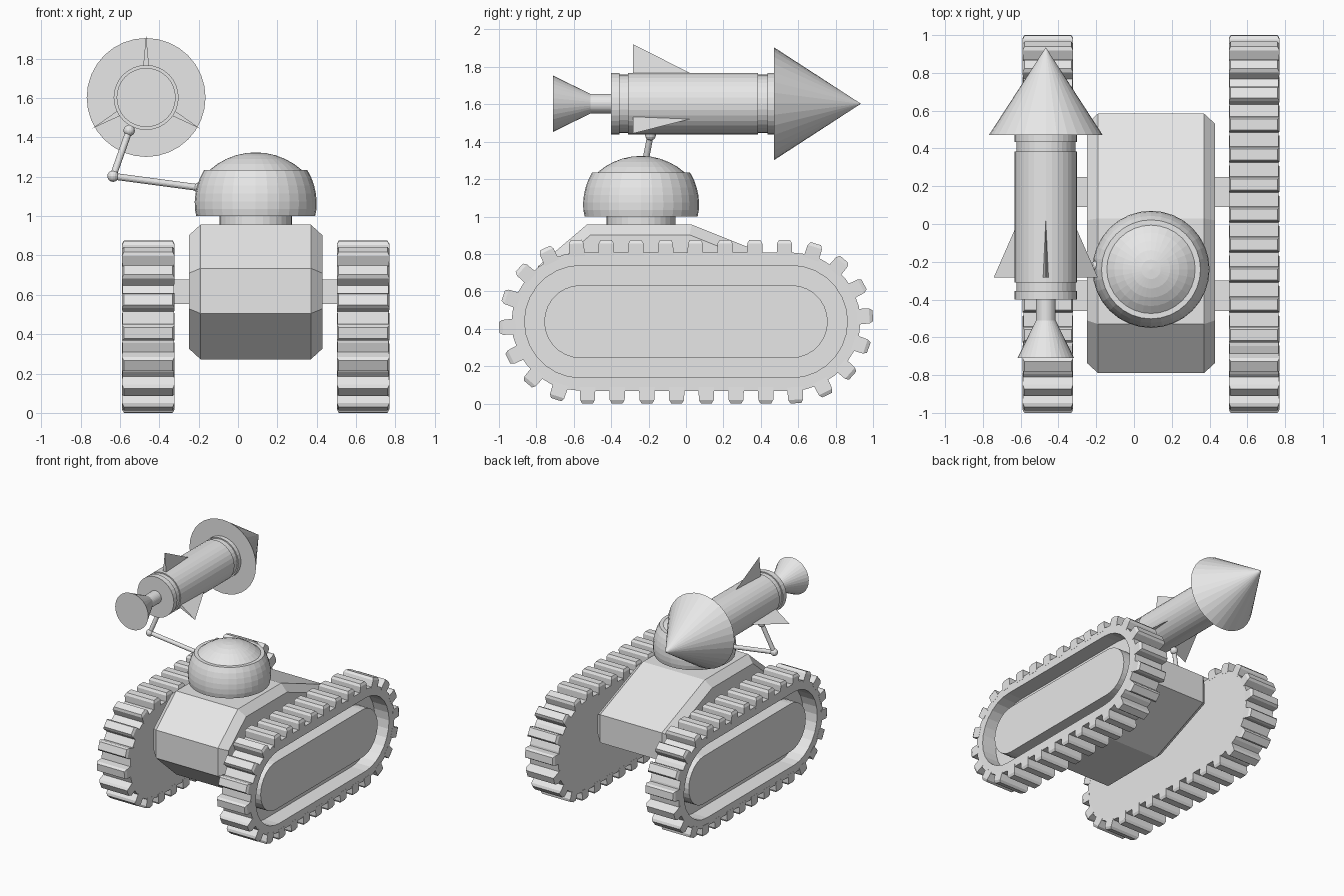
import bpy, bmesh, math
from mathutils import Vector

if "Cube" in bpy.data.objects:
    bpy.data.objects.remove(bpy.data.objects["Cube"])

grey = bpy.data.materials.new("plain grey")
grey.diffuse_color = (0.8, 0.8, 0.8, 1)
grey.use_nodes = True
grey.node_tree.nodes["Principled BSDF"].inputs["Base Color"].default_value = grey.diffuse_color


def loft(bm, rings):
    """Skin a list of equal-length point rings and cap both ends."""
    vs = [[bm.verts.new(p) for p in ring] for ring in rings]
    n = len(vs[0])
    for a, b in zip(vs, vs[1:]):
        for i in range(n):
            j = (i + 1) % n
            bm.faces.new((a[i], a[j], b[j], b[i]))
    bm.faces.new(vs[0])
    bm.faces.new(vs[-1])


def make(name, *solids):
    bm = bmesh.new()
    for rings in solids:
        loft(bm, rings)
    bmesh.ops.remove_doubles(bm, verts=bm.verts, dist=1e-5)
    bmesh.ops.recalc_face_normals(bm, faces=bm.faces)
    me = bpy.data.meshes.new(name)
    bm.to_mesh(me)
    bm.free()
    me.materials.append(grey)
    ob = bpy.data.objects.new(name, me)
    bpy.context.collection.objects.link(ob)
    return ob


def lathe(start, axis, profile, n=32):
    """Rings of (radius, distance) turned about an axis from a start point."""
    start, axis = Vector(start), Vector(axis).normalized()
    q = Vector((0, 0, 1)).rotation_difference(axis)
    return [[start + q @ Vector((r * math.cos(t), r * math.sin(t), h))
             for t in (2 * math.pi * i / n for i in range(n))] for r, h in profile]


def box(c, s):
    return [[(c[0] + a * s[0] / 2, c[1] + b * s[1] / 2, c[2] + k * s[2] / 2)
             for a, b in ((-1, -1), (1, -1), (1, 1), (-1, 1))] for k in (-1, 1)]


CX = 0.09            # hull centre line
ZC, HALF = 0.438, 0.563   # track centre height, half straight length


# Tracks: stadium belt with a recessed outer side and raised inner plate
def stadium(x, r, n=14):
    pts = []
    for side in (1, -1):
        for i in range(n + 1):
            t = math.pi * i / n - side * math.pi / 2
            pts.append((x, side * HALF + r * math.cos(t), ZC + r * math.sin(t)))
    return pts


def path_point(s, r):
    """Point and outward direction (y, z) at distance s along the track loop."""
    arc, straight = math.pi * r, 2 * HALF
    s %= 2 * (arc + straight)
    flip = 1
    if s >= arc + straight:
        s -= arc + straight
        flip = -1
    if s < straight:
        p, d = Vector((HALF - s, r)), Vector((0, 1))
    else:
        t = math.pi / 2 + (s - straight) / r
        d = Vector((math.cos(t), math.sin(t)))
        p = Vector((-HALF, 0)) + d * r
    return p * flip, d * flip


TEETH, R = 30, 0.40
STEP = (4 * HALF + 2 * math.pi * R) / TEETH
for name, side in (("left", -1), ("right", 1)):
    x = CX + side * 0.546
    section = [(-0.13, 0.37), (0.13, 0.37), (0.13, 0.30), (0.0, 0.30),
               (0.0, 0.195), (0.10, 0.195)]
    make(name + "_track", [stadium(x + side * o, r) for o, r in section])
    treads = []
    for i in range(TEETH):
        p, d = path_point(HALF - 0.05 + i * STEP, R)
        t = Vector((-d.y, d.x))
        rings = []
        for h, w, hx in ((-0.05, 0.042, 0.131), (0.018, 0.04, 0.134), (0.037, 0.029, 0.124)):
            ring = []
            for a, b in ((-1, -1), (1, -1), (1, 1), (-1, 1)):
                q = p + d * h + t * (b * w)
                ring.append((x + a * hx, q.x, ZC + q.y))
            rings.append(ring)
        treads.append(rings)
    make(name + "_treads", *treads)

# Hull: octagonal side profile with chamfered flanks
outline = [(-0.79, 0.505), (-0.79, 0.735), (-0.53, 0.957), (0.03, 0.957),
           (0.585, 0.735), (0.585, 0.505), (0.03, 0.272), (-0.53, 0.272)]


def hull_ring(x, inset):
    n, ring = len(outline), []
    for i in range(n):
        p = Vector(outline[i])
        e1 = (p - Vector(outline[i - 1])).normalized()
        e2 = (Vector(outline[(i + 1) % n]) - p).normalized()
        n1, n2 = Vector((e1.y, -e1.x)), Vector((e2.y, -e2.x))
        q = p + (n1 + n2) * (inset / (1 + n1.dot(n2)))
        ring.append((x, q.x, q.y))
    return ring


make("hull", [hull_ring(CX + o, k) for o, k in
              ((-0.34, 0.055), (-0.28, 0), (0.28, 0), (0.34, 0.055))])

# Axle beams
for name, y in (("rear_axle", 0.17), ("front_axle", -0.38)):
    make(name, box((CX, y, 0.615), (0.84, 0.16, 0.125)))

# Turret: neck, faceted shell and sunken cap
Z = (0, 0, 1)
base = (CX, -0.24, 0)
make("turret_neck", lathe(base, Z, [(0.185, 0.94), (0.185, 1.02)]))
shell = [(0.302, 1.0)]
for i in range(6):
    a = math.radians(i * 11.4)
    shell.append((0.31 * math.cos(a), 1.065 + 0.202 * math.sin(a) / math.sin(math.radians(57))))
shell = [(0.302, 1.0), (0.309, 1.035), (0.31, 1.075), (0.306, 1.115), (0.297, 1.155),
         (0.283, 1.195), (0.262, 1.235), (0.235, 1.235)]
make("turret_shell", lathe(base, Z, shell))
RC = 0.352
cap = [(RC * math.sin(a), 1.324 - RC + RC * math.cos(a))
       for a in (math.asin(0.235 / RC) * (1 - i / 5) for i in range(6))]
make("turret_cap", lathe(base, Z, cap))


# Rocket arm: two rods with ball joints
def ball(c, r, n=8):
    return lathe(c, Z, [(r * math.sin(math.pi * i / n), -r * math.cos(math.pi * i / n))
                        for i in range(n + 1)], 16)


def rod(a, b, r):
    v = Vector(b) - Vector(a)
    return lathe(a, v, [(r, 0), (r, v.length)], 16)


shoulder, elbow, wrist = (-0.20, -0.22, 1.145), (-0.635, -0.235, 1.203), (-0.553, -0.19, 1.435)
make("lower_arm", rod(shoulder, elbow, 0.017))
make("upper_arm", rod(elbow, wrist, 0.017))
make("arm_joints", ball(shoulder, 0.026), ball(elbow, 0.029), ball(wrist, 0.029))

# Rocket: grooved body, nose cone and nozzle along y
RX, RZ = -0.467, 1.603
Y, axis = (RX, 0, RZ), (0, 1, 0)
make("rocket_body", lathe(Y, axis, [
    (0.165, -0.40), (0.165, -0.355), (0.156, -0.355), (0.156, -0.31), (0.165, -0.31),
    (0.165, 0.385), (0.156, 0.385), (0.156, 0.435), (0.165, 0.435), (0.165, 0.48)]))
make("nose_cone", lathe(Y, axis, [(0.302, 0.47), (0, 0.935)]))
make("nozzle", lathe(Y, axis, [(0.15, -0.71), (0.052, -0.51), (0.052, -0.39)]))

# Three tapering fins
for i, deg in enumerate((90, 210, 330)):
    a = math.radians(deg)
    out = Vector((math.cos(a), 0, math.sin(a)))
    across = Vector((-math.sin(a), 0, math.cos(a)))
    c = Vector((RX, 0, RZ))
    back, front = Vector((0, -0.283, 0)), Vector((0, 0.03, 0))
    tip = c + out * 0.318 + back
    root = [c + out * 0.155 + back + across * 0.015, c + out * 0.155 + back - across * 0.015,
            c + out * 0.16 + front]
    make("fin_%d" % (i + 1), [root, [tip] * 3])
